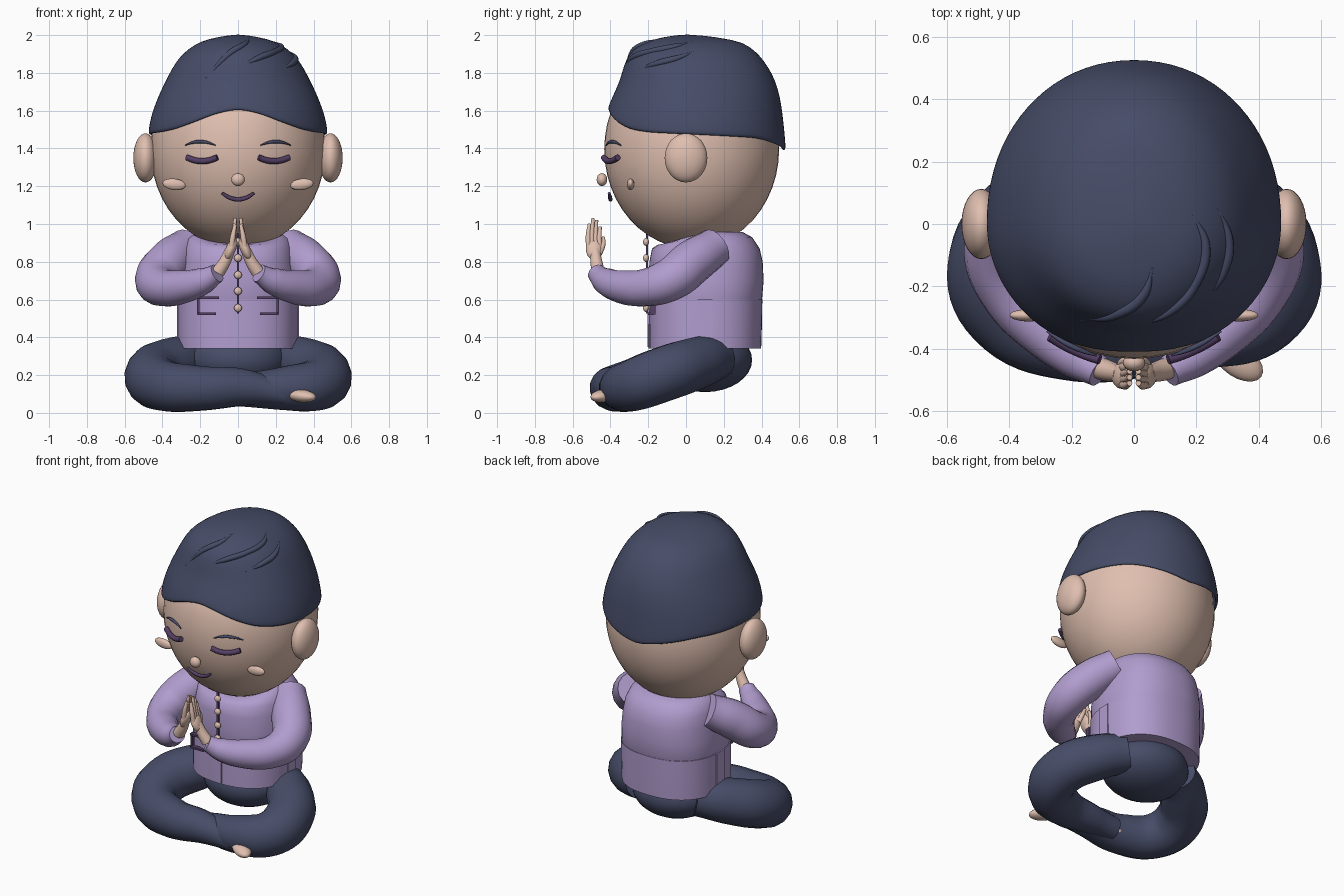
import bpy, bmesh, math
from math import sin, cos, pi, sqrt
from mathutils import Vector

if "Cube" in bpy.data.objects:
    bpy.data.objects.remove(bpy.data.objects["Cube"])


def material(name, rgb):
    m = bpy.data.materials.new(name)
    m.use_nodes = True
    m.diffuse_color = (*rgb, 1)
    m.node_tree.nodes["Principled BSDF"].inputs["Base Color"].default_value = (*rgb, 1)
    return m


SKIN = material("skin", (0.74, 0.52, 0.43))
NAVY = material("navy", (0.062, 0.073, 0.138))
LAVENDER = material("lavender", (0.44, 0.335, 0.62))
PLUM = material("plum", (0.09, 0.05, 0.13))


def finish(ob, name, mat, angle=50):
    ob.name = name
    ob.data.materials.clear()
    ob.data.materials.append(mat)
    bpy.ops.object.select_all(action="DESELECT")
    ob.select_set(True)
    bpy.context.view_layer.objects.active = ob
    bpy.ops.object.shade_smooth_by_angle(angle=math.radians(angle))
    return ob


def ball(name, loc, size, mat, rot=(0, 0, 0), seg=32):
    bpy.ops.mesh.primitive_uv_sphere_add(segments=seg, ring_count=seg // 2, location=loc, rotation=rot)
    ob = bpy.context.object
    ob.scale = size
    return finish(ob, name, mat)


def box(name, loc, size, mat):
    bpy.ops.mesh.primitive_cube_add(size=1, location=loc)
    ob = bpy.context.object
    ob.scale = size
    return finish(ob, name, mat)


def tube(name, pts, radii, mat, res=4):
    """Smooth round tube with a varying radius."""
    cu = bpy.data.curves.new(name, "CURVE")
    cu.dimensions = "3D"
    cu.bevel_depth, cu.bevel_resolution, cu.use_fill_caps = 1, res, True
    sp = cu.splines.new("BEZIER")
    sp.radius_interpolation = "CARDINAL"
    sp.resolution_u = 8
    sp.bezier_points.add(len(pts) - 1)
    for bp, p, r in zip(sp.bezier_points, pts, radii):
        bp.co = p
        bp.handle_left_type = bp.handle_right_type = "AUTO"
        bp.radius = r
    ob = bpy.data.objects.new(name, cu)
    bpy.context.collection.objects.link(ob)
    bpy.ops.object.select_all(action="DESELECT")
    ob.select_set(True)
    bpy.context.view_layer.objects.active = ob
    bpy.ops.object.convert(target="MESH")
    return finish(bpy.context.object, name, mat)


def loft(name, rings, mat, bottom=True):
    """Skin a stack of closed rings."""
    bm = bmesh.new()
    vs = [[bm.verts.new(p) for p in r] for r in rings]
    n = len(vs[0])
    for a, b in zip(vs, vs[1:]):
        for i in range(n):
            bm.faces.new((a[i], a[(i + 1) % n], b[(i + 1) % n], b[i]))
    bm.faces.new(vs[-1])
    if bottom:
        bm.faces.new(vs[0][::-1])
    me = bpy.data.meshes.new(name)
    bm.to_mesh(me)
    bm.free()
    ob = bpy.data.objects.new(name, me)
    bpy.context.collection.objects.link(ob)
    return finish(ob, name, mat)


def table(rows, x):
    """Linear look-up in rows of (key, values...)."""
    for a, b in zip(rows, rows[1:]):
        if x <= b[0]:
            t = max(0, (x - a[0]) / (b[0] - a[0]))
            return [p + (q - p) * t for p, q in zip(a[1:], b[1:])]
    return rows[-1][1:]


def power(v, e):
    return math.copysign(abs(v) ** e, v)


# Head, narrowed a little under the hair
HZ, HR = 1.395, 0.525
head = ball("head", (0, 0.03, HZ), (0.463, 0.463, HR), SKIN, seg=48)
for v in head.data.vertices:
    if v.co.z > 0.38:
        k = 1 - 0.2 * (v.co.z - 0.38)
        v.co.x *= k
        v.co.y *= k


def face(x, z, out):
    return (x, 0.03 - out - 0.463 * sqrt(1 - (x / 0.463) ** 2 - ((z - HZ) / HR) ** 2), z)


# Hair cap: height, half width, front depth, back depth
SHAPE = [(1.40, .48, .43, .53), (1.50, .475, .432, .522), (1.57, .462, .428, .514), (1.65, .434, .402, .505),
         (1.75, .39, .354, .48), (1.85, .335, .326, .427), (1.90, .297, .303, .385), (1.94, .25, .262, .34),
         (1.98, .165, .18, .255), (2.003, .03, .03, .05)]
EDGE = [(0, 1.61), (14, 1.592), (28, 1.545), (45, 1.503), (60, 1.486), (90, 1.475), (135, 1.455), (180, 1.385)]
rings = []
for f in (0, .06, .18, .32, .46, .6, .72, .82, .9, .955, 1):
    ring = []
    for i in range(40):
        a = 2 * pi * i / 40
        lo = table(EDGE, abs(math.degrees(a if a <= pi else a - 2 * pi)))[0]
        z = lo + (2.003 - lo) * f
        rx, yf, yb = table(SHAPE, z)
        e = 1 if cos(a) > 0 else .95
        ring.append((rx * power(sin(a), e), -power(cos(a), e) * (yf if cos(a) > 0 else yb), z))
    rings.append(ring)
hair = loft("hair", rings, NAVY, bottom=False)
rim = hair.modifiers.new("thickness", "SOLIDIFY")
rim.thickness, rim.offset = 0.02, -1
smooth = hair.modifiers.new("smooth", "SUBSURF")
smooth.levels = smooth.render_levels = 1

# Raised hair strands laid on the cap
bpy.context.view_layer.update()
STRANDS = [[(.06, -.14), (.03, -.23), (-.05, -.29), (-.17, -.31)],
           [(.19, .03), (.23, -.07), (.2, -.19), (.12, -.28), (.0, -.33)],
           [(.27, .05), (.305, -.05), (.29, -.15), (.23, -.25)]]
for path in STRANDS:
    pts = []
    for x, y in path:
        hit, p, nrm, _ = hair.ray_cast(Vector((x, y, 3)), Vector((0, 0, -1)))
        pts.append(p - nrm * 0.003)
    tube("hair_strand", pts, [.004] + [.016] * (len(pts) - 2) + [.004], NAVY)

# Face
ball("nose", (0, -0.445, 1.235), (.036, .028, .034), SKIN, seg=20)
tube("mouth", [face(x, 1.13 + 4.6 * x * x, .03) for x in (-.085, -.045, 0, .045, .085)],
     [.008, .011, .011, .011, .008], PLUM)
for s, side in ((1, "left"), (-1, "right")):
    ball(side + "_ear", (s * .49, 0, 1.35), (.064, .113, .13), SKIN)
    ball(side + "_cheek", (s * .338, -.293, 1.21), (.062, .02, .03), SKIN, (0, s * -.12, 0), 20)
    tube(side + "_closed_eye", [face(s * (.19 + d), 1.333 + 3 * d * d, .017) for d in (-.08, -.04, 0, .04, .08)],
         [.016] * 5, PLUM)
    tube(side + "_eyebrow", [face(s * (.2 + d), 1.436 - 3 * d * d, .006) for d in (-.08, -.04, 0, .04, .08)],
         [.003, .007, .009, .007, .003], NAVY)


# Jacket, its neckline dropping towards the front
def oval(z, rx, ry, cy, drop=0):
    ring = []
    for i in range(48):
        c, s = cos(2 * pi * i / 48), sin(2 * pi * i / 48)
        ring.append((rx * power(c, .85), cy + ry * power(s, .85), z + drop * min(0, s)))
    return ring


loft("jacket_body", [oval(*r) for r in ((.58, .31, .29, .105), (.605, .316, .298, .105), (.7, .313, .304, .107),
     (.8, .302, .3, .106), (.87, .29, .285, .105), (.93, .265, .25, .1, .04), (.957, .22, .2, .1, .06),
     (.962, .15, .14, .1, .06))], LAVENDER)
loft("jacket_skirt", [oval(*r) for r in ((.342, .318, .298, .1), (.47, .32, .3, .102), (.6, .32, .3, .104))], LAVENDER)
box("front_flap", (.003, -.199, .45), (.034, .009, .2), LAVENDER)
box("front_closure", (0, -.207, .74), (.012, .012, .43), PLUM)
for z in (.555, .645, .73, .82, .905):
    ball("button", (0, -.212, z), (.021, .016, .021), SKIN, seg=16)
for s, side in ((1, "left"), (-1, "right")):
    box(side + "_side_vent", (s * .319, .1, .475), (.009, .08, .25), LAVENDER)
    for nm, x, z, w, h in (("top", .155, .61, .11, .012), ("bottom", .163, .525, .095, .012),
                           ("side", .21, .567, .012, .09)):
        box(side + "_pocket_" + nm, (s * x, -.188 + (x - .155) * .25, z), (w, .028, h), PLUM)

    # Sleeves
    tube(side + "_sleeve", [(s * x, y, z) for x, y, z in ((.265, .155, .88), (.36, .04, .803), (.432, -.08, .708),
         (.40, -.21, .664), (.29, -.34, .668), (.18, -.43, .70), (.11, -.475, .74))],
         [.102, .118, .114, .1, .088, .07, .05], LAVENDER, 6)

    # Praying hands
    tube(side + "_wrist", [(s * .105, -.465, .745), (s * .07, -.475, .80), (s * .042, -.482, .86)],
         [.036, .032, .028], SKIN)
    ball(side + "_palm", (s * .038, -.487, .868), (.027, .043, .062), SKIN, (0, s * -.4, 0), 20)
    for i, tip in enumerate((.985, 1.02, 1.03, 1.0)):
        y = -.458 - .019 * i
        tube(side + "_finger", [(s * .035, y, .88), (s * .026, y - .002, .94), (s * .014, y + .004, tip)],
             [.015, .014, .009], SKIN, 3)
    tube(side + "_thumb", [(s * .045, -.46, .84), (s * .032, -.44, .89), (s * .015, -.437, .93)],
         [.015, .014, .009], SKIN, 3)

# Crossed legs
ball("seat", (0, .1, .28), (.27, .25, .17), NAVY)
tube("left_leg", [(.19, .165, .295), (.33, .06, .265), (.452, -.12, .205), (.42, -.27, .15), (.25, -.345, .13),
     (.04, -.345, .12), (-.12, -.34, .11)], [.118, .138, .146, .138, .118, .09, .075], NAVY, 6)
tube("right_leg", [(-.19, .165, .295), (-.33, .06, .265), (-.452, -.12, .205), (-.41, -.28, .15), (-.2, -.385, .13),
     (.02, -.395, .135), (.25, -.39, .10)], [.118, .138, .146, .138, .12, .1, .065], NAVY, 6)
ball("right_foot", (.335, -.44, .09), (.09, .052, .034), SKIN, (0, .1, -.6), 20)
ball("left_foot", (-.15, -.33, .1), (.06, .045, .04), SKIN, seg=20)
